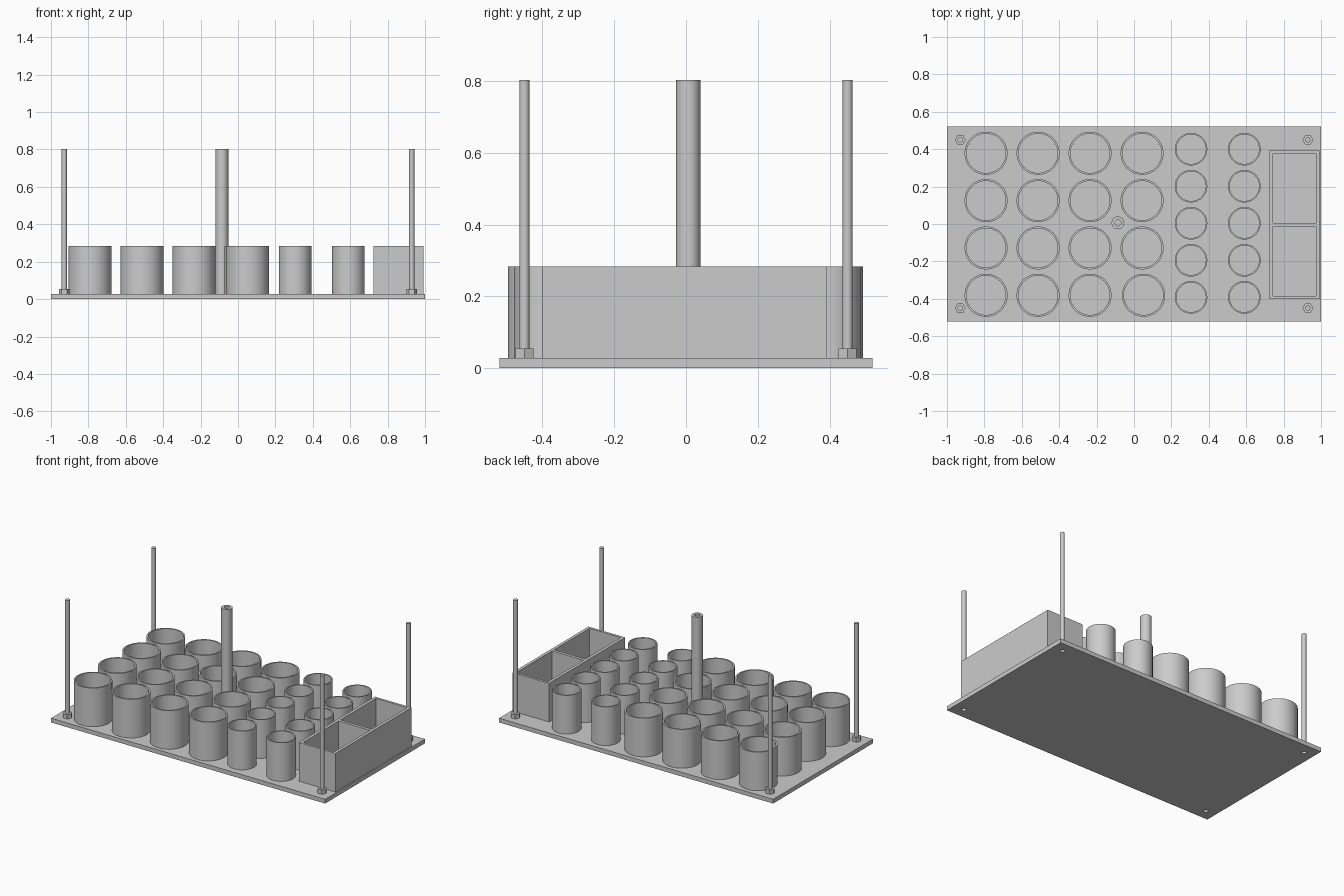
import bpy, bmesh, math
from mathutils import Matrix

cube = bpy.data.objects.get("Cube")
if cube:
    bpy.data.objects.remove(cube, do_unlink=True)

PLATE_TOP, CUP_TOP, ROD_TOP = 0.028, 0.283, 0.803
PLATE_Y = 0.52

grey = bpy.data.materials.new("plain grey")
grey.use_nodes = True
colour = (0.6, 0.6, 0.6, 1)
grey.diffuse_color = colour
grey.node_tree.nodes["Principled BSDF"].inputs["Base Color"].default_value = colour


def finish(name, bm, smooth=False):
    bmesh.ops.recalc_face_normals(bm, faces=bm.faces)
    mesh = bpy.data.meshes.new(name)
    bm.to_mesh(mesh)
    bm.free()
    mesh.materials.append(grey)
    obj = bpy.data.objects.new(name, mesh)
    bpy.context.collection.objects.link(obj)
    if smooth:
        bpy.ops.object.select_all(action='DESELECT')
        obj.select_set(True)
        bpy.context.view_layer.objects.active = obj
        bpy.ops.object.shade_smooth_by_angle(angle=math.radians(35))
    return obj


def box(name, low, high):
    bm = bmesh.new()
    size = [b - a for a, b in zip(low, high)]
    mid = [(a + b) / 2 for a, b in zip(low, high)]
    bmesh.ops.create_cube(bm, size=1, matrix=Matrix.Translation(mid) @ Matrix.Diagonal((*size, 1)))
    return finish(name, bm)


def cylinder(name, x, y, radius, z0, z1, sides=32):
    bm = bmesh.new()
    bmesh.ops.create_cone(bm, cap_ends=True, segments=sides, radius1=radius, radius2=radius,
                          depth=z1 - z0, matrix=Matrix.Translation((x, y, (z0 + z1) / 2)))
    return finish(name, bm, sides > 6)


def tube(name, x, y, outer, inner, z0, z1, sides=64):
    # Closed rectangular profile spun around the tube's axis
    bm = bmesh.new()
    profile = [bm.verts.new((x + r, y, z)) for r, z in
               ((inner, z0), (outer, z0), (outer, z1), (inner, z1))]
    edges = [bm.edges.new((profile[i - 1], profile[i])) for i in range(4)]
    bmesh.ops.spin(bm, geom=profile + edges, cent=(x, y, 0), axis=(0, 0, 1),
                   angle=math.tau, steps=sides, use_merge=True)
    bmesh.ops.remove_doubles(bm, verts=bm.verts, dist=1e-5)
    return finish(name, bm, True)


def cut(target, cutters):
    bpy.context.view_layer.objects.active = target
    for cutter in cutters:
        cutter.hide_render = True
        mod = target.modifiers.new("cut", 'BOOLEAN')
        mod.operation, mod.solver, mod.object = 'DIFFERENCE', 'EXACT', cutter
        bpy.ops.object.modifier_apply(modifier=mod.name)
        bpy.data.objects.remove(cutter, do_unlink=True)


# Base plate with a hole under each corner rod
corners = [(sx * 0.929, sy * 0.45) for sx in (-1, 1) for sy in (-1, 1)]
plate = box("base_plate", (-1, -PLATE_Y, 0), (1, PLATE_Y, PLATE_TOP))
cut(plate, [cylinder("hole_cutter", x, y, 0.014, -0.1, 0.1) for x, y in corners])

# Corner rods and their hexagonal nuts
for x, y in corners:
    cylinder("corner_rod", x, y, 0.014, PLATE_TOP, ROD_TOP)
    nut = cylinder("hex_nut", 0, 0, 0.029, PLATE_TOP, 0.055, sides=6)
    nut.rotation_euler.z = math.radians(30)
    nut.location = (x, y, 0)

# Hollow centre post
tube("centre_post", -0.086, 0.006, 0.034, 0.016, PLATE_TOP, ROD_TOP)

# Large cups, four by four
for col in range(4):
    for row in range(4):
        shift = 0.008 if (col, row) == (3, 0) else 0
        tube("large_cup", -0.791 + col * 0.278 + shift, -0.381 + row * 0.253,
             0.115, 0.105, PLATE_TOP, CUP_TOP)

# Small cups, two by five
for x in (0.305, 0.59):
    for row in range(5):
        tube("small_cup", x, -0.392 + row * 0.198, 0.087, 0.079, PLATE_TOP, CUP_TOP)

# Rectangular tray with two compartments
tray = box("divided_tray", (0.724, -0.4, PLATE_TOP), (0.992, 0.392, CUP_TOP))
cut(tray, [box("pocket_cutter", (0.744, y0, 0), (0.972, y1, 0.4))
           for y0, y1 in ((-0.384, -0.014), (0.006, 0.376))])
